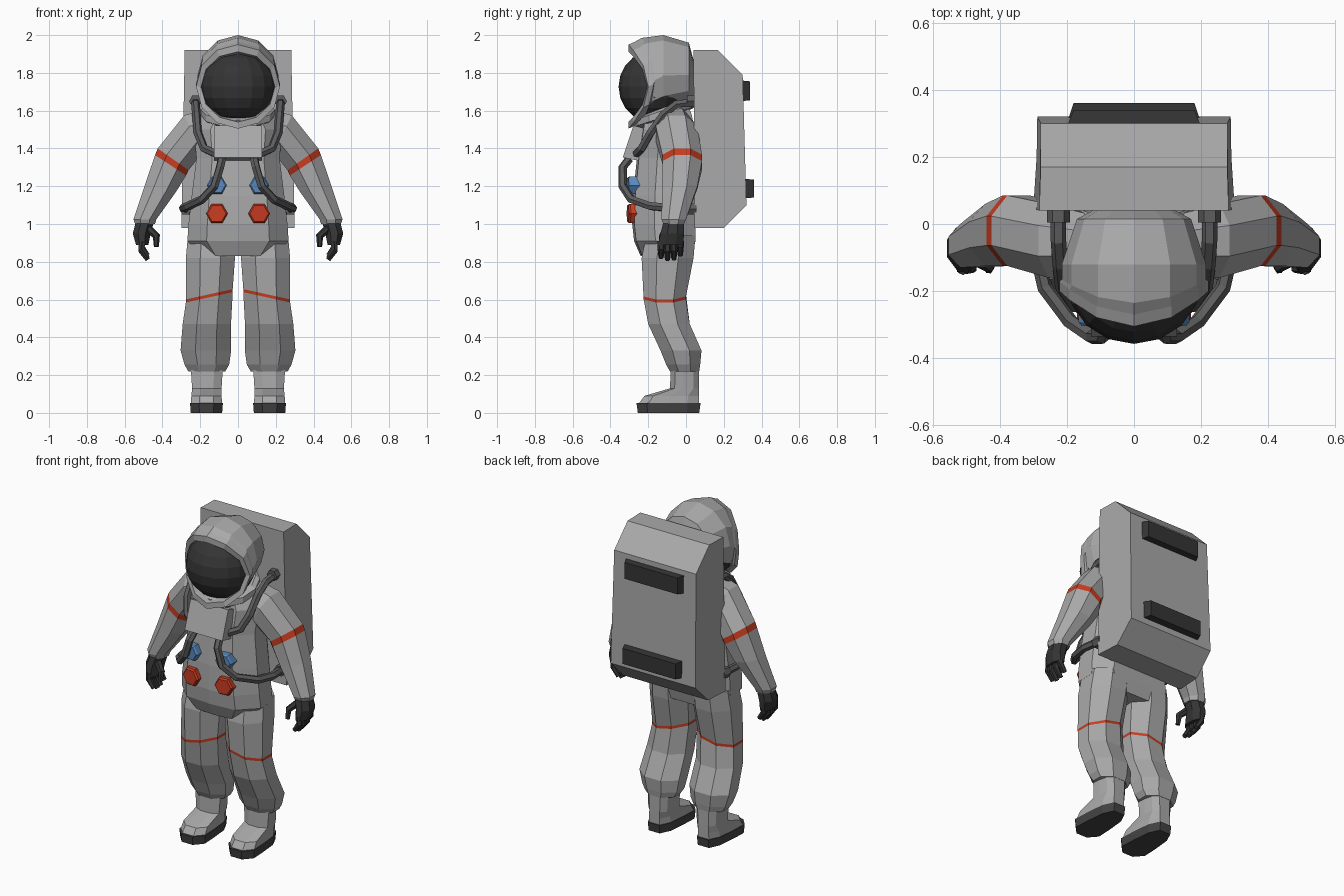
import bpy, bmesh, math
from mathutils import Vector

if "Cube" in bpy.data.objects:
    bpy.data.objects.remove(bpy.data.objects["Cube"])


def material(name, rgb):
    m = bpy.data.materials.new(name)
    m.diffuse_color = (*rgb, 1)
    m.use_nodes = True
    m.node_tree.nodes["Principled BSDF"].inputs["Base Color"].default_value = m.diffuse_color
    return m


SUIT = material("suit_grey", (0.40, 0.40, 0.40))
HOSE = material("hose_grey", (0.11, 0.11, 0.11))
DARK = material("rubber_black", (0.035, 0.035, 0.035))
SOLE = material("sole_dark", (0.055, 0.055, 0.055))
RED = material("signal_red", (0.58, 0.045, 0.015))
BLUE = material("button_blue", (0.10, 0.25, 0.52))


def mirror(ob):
    ob.modifiers.new("mirror", 'MIRROR').use_axis = (True, False, False)


def loft(name, rings, mats, both=False, bands=(), caps=True):
    """Skin a list of equal-length rings; spans listed in bands use mats[1]."""
    bm = bmesh.new()
    vs = [[bm.verts.new(p) for p in r] for r in rings]
    n = len(rings[0])
    for i in range(len(vs) - 1):
        for j in range(n):
            k = (j + 1) % n
            f = bm.faces.new((vs[i][j], vs[i][k], vs[i + 1][k], vs[i + 1][j]))
            f.material_index = 1 if i in bands else 0
    if caps:
        bm.faces.new(vs[0])
        bm.faces.new(vs[-1])
    bmesh.ops.recalc_face_normals(bm, faces=bm.faces)
    me = bpy.data.meshes.new(name)
    bm.to_mesh(me)
    bm.free()
    for m in mats:
        me.materials.append(m)
    ob = bpy.data.objects.new(name, me)
    bpy.context.collection.objects.link(ob)
    if both:
        mirror(ob)
    return ob


def ngon(n):
    """Unit polygon with flats on the axes, scaled to touch +-1."""
    s = 1 / math.cos(math.pi / n)
    return [(s * math.cos((i + .5) * math.tau / n), s * math.sin((i + .5) * math.tau / n)) for i in range(n)]


def level(shape, z, cx, rx, y0, y1, tilt=0):
    """Horizontal section: shape fitted to cx+-rx and y0..y1, sloped along x."""
    return [(cx + u * rx, (y0 + y1) / 2 + v * (y1 - y0) / 2, z + tilt * u * rx) for u, v in shape]


def tube(name, paths, r, mat):
    """Six-sided tubes on both sides; a path point is x, y, z[, thickness]."""
    cu = bpy.data.curves.new(name, 'CURVE')
    cu.dimensions = '3D'
    cu.bevel_depth = r
    cu.bevel_resolution = 1
    cu.use_fill_caps = True
    for path in paths:
        for s in (1, -1):
            sp = cu.splines.new('POLY')
            sp.points.add(len(path) - 1)
            for pt, p in zip(sp.points, path):
                pt.co = (s * p[0], p[1], p[2], 1)
                pt.radius = p[3] if len(p) > 3 else 1
            sp.use_smooth = False
    cu.materials.append(mat)
    ob = bpy.data.objects.new(name, cu)
    bpy.context.collection.objects.link(ob)


def both_sides(half):
    return half + [(-u, v) for u, v in reversed(half) if u > 0]


OCT = ngon(8)
BODY = both_sides([(0, -1), (.62, -.93), (1, -.3), (1, .4), (.7, 1), (0, 1)])
FOOT = both_sides([(.45, -1), (1, -.68), (.95, -.1), (.82, .6), (.45, 1)])

# torso with belly flap
loft("torso", [level(BODY, *r) for r in [
    (.83, 0, .19, -.24, .03), (.91, 0, .268, -.275, .05), (1.0, 0, .262, -.285, .05),
    (1.15, 0, .245, -.28, .05), (1.35, 0, .22, -.26, .05), (1.5, 0, .235, -.235, .045),
    (1.58, 0, .18, -.22, .03), (1.63, 0, .12, -.19, .01)]], [SUIT])

# legs with thin red knee stripe
loft("leg", [level(OCT, *r) for r in [
    (.94, .14, .125, -.21, .05), (.82, .146, .13, -.235, .04), (.628, .152, .124, -.225, .0, -.22),
    (.612, .152, .124, -.224, .0, -.22), (.47, .165, .128, -.2, .02), (.33, .17, .134, -.135, .082),
    (.255, .165, .118, -.105, .075), (.22, .165, .098, -.085, .07)]], [SUIT, RED], True, (2,))

# boots and soles
loft("boot", [level(FOOT, .05, .167, .083, -.25, .07), level(FOOT, .09, .167, .08, -.22, .07),
              level(FOOT, .13, .165, .078, -.085, .07), level(FOOT, .24, .165, .085, -.08, .068)], [SUIT], True)
loft("sole", [level(FOOT, 0, .167, .083, -.255, .07), level(FOOT, .052, .167, .087, -.262, .077)], [SOLE], True)


# arms with red upper stripe: outer x,z, inner x,z, y range
def arm_ring(ox, oz, ix, iz, y0, y1):
    return [((ox + ix) / 2 + u * (ox - ix) / 2, (y0 + y1) / 2 + v * (y1 - y0) / 2,
             (oz + iz) / 2 + u * (oz - iz) / 2) for u, v in OCT]


loft("arm", [arm_ring(*r) for r in [
    (.14, 1.62, .14, 1.36, -.15, .03), (.285, 1.575, .185, 1.38, -.16, .06),
    (.425, 1.40, .262, 1.285, -.125, .085), (.439, 1.365, .275, 1.257, -.125, .085),
    (.492, 1.21, .325, 1.175, -.125, .06), (.553, 1.025, .432, 1.025, -.13, .0),
    (.545, 1.0, .44, 1.0, -.12, -.01)]], [SUIT, RED], True, (2,))

# gloves
loft("palm", [level(OCT, 1.01, .493, .048, -.12, -.012), level(OCT, .95, .51, .047, -.135, -.01),
              level(OCT, .89, .507, .033, -.148, -.015)], [DARK], True)
fingers = []
for i in range(4):
    y = -.132 + .034 * i
    drop = (.0, -.012, -.008, .012)[i]
    fingers.append([(.508, y, .91, 1.1), (.512, y, .87 + drop, 1.05), (.478, y, .822 + drop, .75)])
fingers.append([(.475, -.1, .975, 1.2), (.432, -.125, .935, 1.1), (.432, -.135, .88, .75)])
tube("fingers", fingers, .018, DARK)


# helmet: rings around the y axis; the face opening curves back at its sides
def face_ring(y, z0, z1, rx, bow=0):
    return [(u * rx, y - bow * min(1, v * v), (z0 + z1) / 2 + v * (z1 - z0) / 2) for u, v in
            [(math.cos(i * math.tau / 12), math.sin(i * math.tau / 12)) for i in range(12)]]


loft("helmet", [face_ring(*r) for r in [
    (.042, 1.66, 1.86, .12), (.015, 1.62, 1.96, .17), (-.12, 1.57, 2.0, .215),
    (-.165, 1.54, 1.985, .215, .07), (-.17, 1.52, 1.965, .222, .10), (-.20, 1.505, 1.95, .222, .105),
    (-.205, 1.54, 1.912, .196, .10), (-.16, 1.55, 1.9, .185, .09)]], [SUIT])

# collar ring below the helmet
loft("collar", [[(r * math.cos(a), -.11 + r * .84 * math.sin(a), z + .055 * math.sin(a))
                 for a in [i * math.tau / 12 for i in range(12)]]
                for r, z in [(.17, 1.555), (.195, 1.57), (.195, 1.605), (.17, 1.62)]], [SUIT])

# visor
bpy.ops.mesh.primitive_uv_sphere_add(segments=16, ring_count=10, location=(0, -.17, 1.727))
visor = bpy.context.object
visor.name = "visor"
visor.scale = (.2, .187, .192)
visor.data.materials.append(DARK)

# backpack: y, z profile with half width
pack = [(.045, .98, .30), (.20, .98, .29), (.32, 1.10, .288), (.30, 1.79, .278), (.17, 1.92, .278), (.04, 1.92, .282)]
loft("backpack", [[(s * w, y, z) for y, z, w in pack] for s in (-1, 1)], [SUIT])

# vents on the backpack
for name, z0, z1, y0, y1 in [("upper_vent", 1.65, 1.76, .29, .34), ("lower_vent", 1.135, 1.24, .30, .36)]:
    loft(name, [[(-w, y, z0 + d), (w, y, z0 + d), (w, y, z1 - d), (-w, y, z1 - d)]
                for y, w, d in [(y0, .2, 0), (y1, .18, .005)]], [DARK])

# chest control box, leaning forward at its base
box = [(-.278, 1.522), (-.335, 1.352), (-.25, 1.335), (-.2, 1.50)]
loft("chest_box", [[(s * .128, y, z) for y, z in box] for s in (-1, 1)], [SUIT])

# hoses and their pack fittings
tube("upper_hose", [[(.225, .05, 1.645), (.225, -.05, 1.635), (.22, -.12, 1.58), (.212, -.19, 1.48),
                     (.18, -.235, 1.40), (.10, -.27, 1.365)]], .023, HOSE)
tube("lower_hose", [[(.085, -.30, 1.345), (.095, -.335, 1.30), (.125, -.335, 1.20), (.19, -.29, 1.13),
                     (.265, -.19, 1.095), (.29, -.08, 1.085), (.275, .05, 1.08)]], .023, HOSE)
tube("hose_fitting", [[(.225, .005, 1.65), (.225, .05, 1.65)], [(.278, .0, 1.08), (.275, .055, 1.08)]], .034, HOSE)

# hexagonal chest buttons, turned slightly outward
for name, z, r, mat in [("blue_button", 1.205, .053, BLUE), ("red_button", 1.055, .058, RED)]:
    rings = []
    for y, k in [(-.25, 1), (-.298, 1), (-.308, .85)]:
        rings.append([(.112 + k * r * math.cos(a), y + .12 * r * math.cos(a), z + k * r * math.sin(a))
                      for a in [i * math.tau / 6 for i in range(6)]])
    loft(name, rings, [mat], True)
